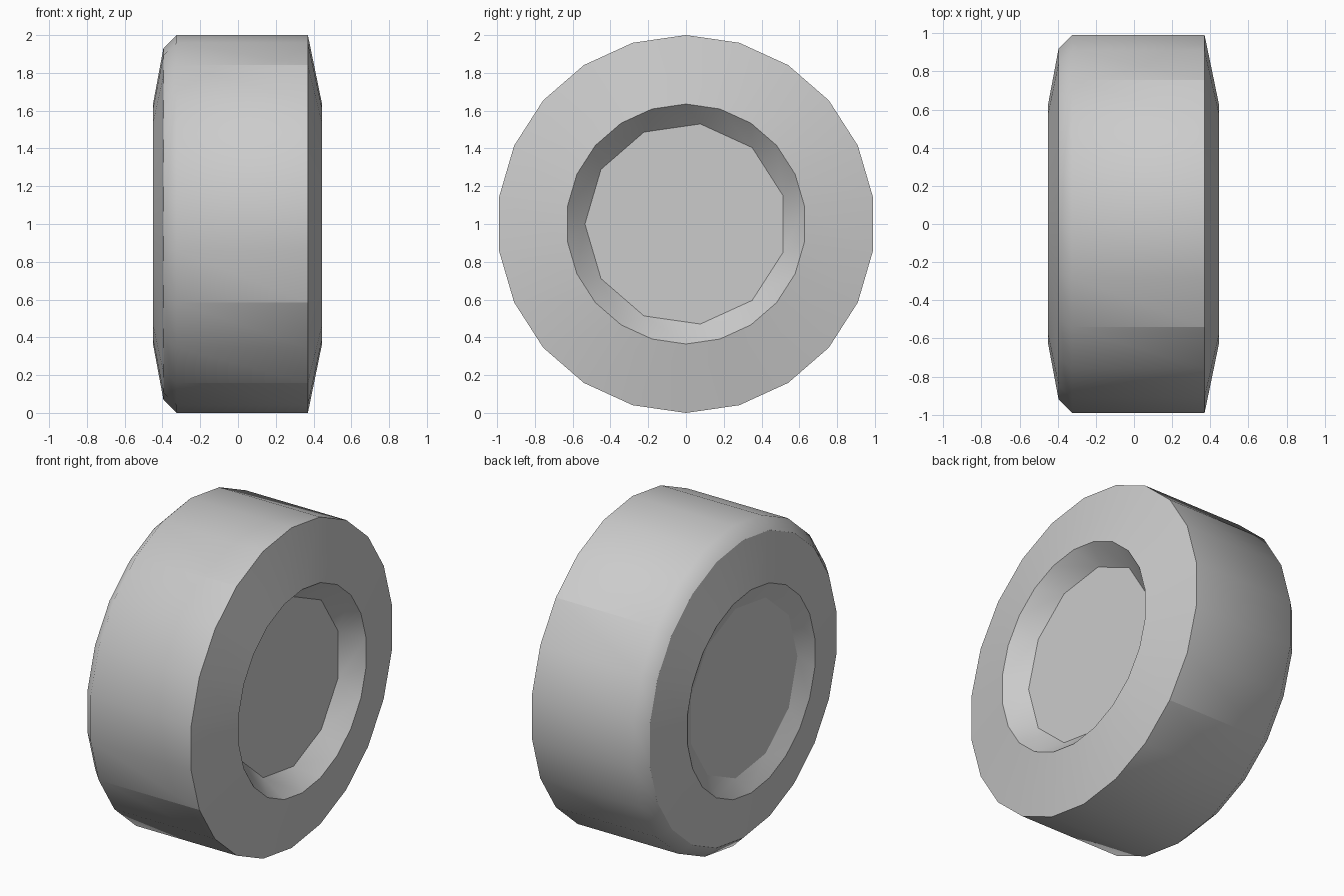
import bpy, bmesh, math

cube = bpy.data.objects.get("Cube")
if cube:
    bpy.data.objects.remove(cube, do_unlink=True)

SIDES = 22
STEP = 2 * math.pi / SIDES

grey = bpy.data.materials.new("wheel grey")
grey.use_nodes = True
colour = (0.6, 0.6, 0.6, 1)
grey.diffuse_color = colour
grey.node_tree.nodes["Principled BSDF"].inputs["Base Color"].default_value = colour

bm = bmesh.new()


def ring(x, radius, count=SIDES, offset=0.0):
    """Loop of vertices around the axle, starting at the top."""
    turn = 2 * math.pi / count
    return [bm.verts.new((x, radius * math.sin(i * turn + offset),
                          1 + radius * math.cos(i * turn + offset)))
            for i in range(count)]


def bridge(a, b):
    for i in range(SIDES):
        j = (i + 1) % SIDES
        bm.faces.new((a[i], a[j], b[j], b[i]))


def sharpen(loop):
    for i, v in enumerate(loop):
        bm.edges.get((v, loop[(i + 1) % len(loop)])).smooth = False


def recess(lip, x, radius):
    """Half-count floor set into the lip, joined by a sloping wall."""
    half = SIDES // 2
    floor = ring(x, radius, half, STEP / 2)
    for k in range(half):
        n = (k + 1) % half
        bm.faces.new((lip[2 * k], lip[2 * k + 1], floor[k]))
        bm.faces.new((lip[2 * k + 1], lip[2 * n], floor[n], floor[k]))
    bm.faces.new(floor)
    return floor


# Tread, chamfer and sidewalls as lofted rings
left_lip = ring(0.445, 0.635)
left_edge = ring(0.37, 1)
right_edge = ring(-0.325, 1)
chamfer = ring(-0.395, 0.93)
right_lip = ring(-0.45, 0.635)
for a, b in ((left_lip, left_edge), (left_edge, right_edge),
             (right_edge, chamfer), (chamfer, right_lip)):
    bridge(a, b)

# Deep hub recess on one side, shallow on the other
left_floor = recess(left_lip, 0.33, 0.535)
right_floor = recess(right_lip, -0.395, 0.535)

bmesh.ops.recalc_face_normals(bm, faces=bm.faces)
for face in bm.faces:
    face.smooth = True

# Hard rims, plus the creases running across the tread
for loop in (left_lip, left_edge, chamfer, right_lip, left_floor, right_floor):
    sharpen(loop)
for i in (3, 8, 13, 15, 20):
    bm.edges.get((left_edge[i], right_edge[i])).smooth = False

mesh = bpy.data.meshes.new("wheel")
bm.to_mesh(mesh)
bm.free()
mesh.materials.append(grey)
wheel = bpy.data.objects.new("wheel", mesh)
bpy.context.collection.objects.link(wheel)
